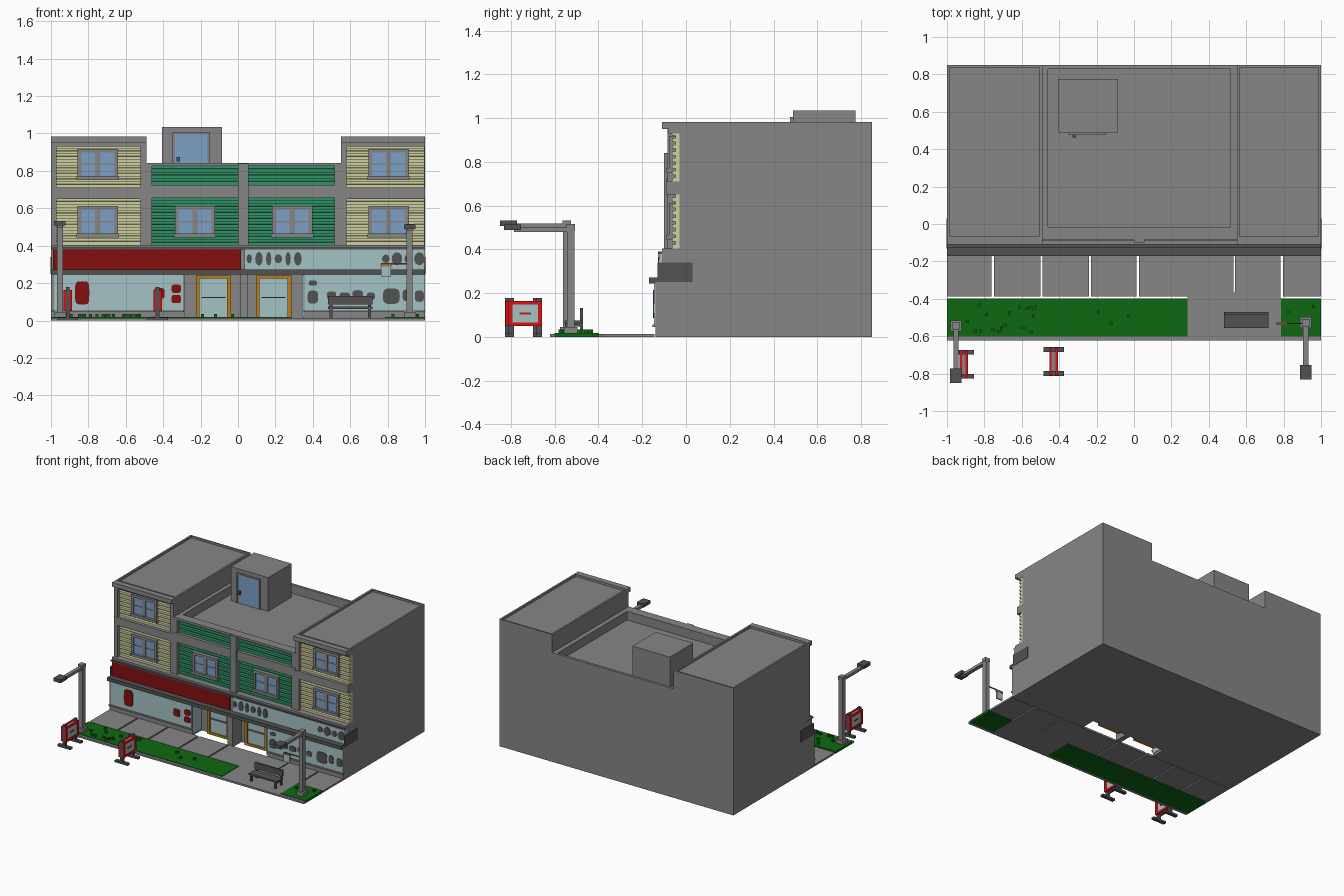
import bpy, bmesh, math, random

if "Cube" in bpy.data.objects:
    bpy.data.objects.remove(bpy.data.objects["Cube"], do_unlink=True)
random.seed(4)


def material(name, r, g, b):
    lin = [((c / 255 + 0.055) / 1.055) ** 2.4 for c in (r, g, b)] + [1]
    m = bpy.data.materials.new(name)
    m.use_nodes = True
    m.diffuse_color = lin
    m.node_tree.nodes["Principled BSDF"].inputs["Base Color"].default_value = lin
    return m


GREY = material("concrete grey", 134, 134, 134)
DARK = material("dark grey", 82, 82, 82)
PALE = material("pale shop blue", 164, 194, 197)
BLUE = material("window blue", 124, 161, 198)
MAROON = material("dark red", 132, 14, 16)
RED = material("bright red", 222, 16, 20)
GRASS = material("grass green", 15, 105, 18)
TEAL = material("siding green", 50, 148, 104)
CREAM = material("siding cream", 208, 208, 160)
ORANGE = material("door orange", 186, 126, 22)


def finish(name, bm, mat):
    bmesh.ops.recalc_face_normals(bm, faces=bm.faces)
    me = bpy.data.meshes.new(name)
    bm.to_mesh(me)
    bm.free()
    me.materials.append(mat)
    ob = bpy.data.objects.new(name, me)
    bpy.context.collection.objects.link(ob)
    return ob


def boxes(name, mat, *spans):
    """Each span is x0, x1, y0, y1, z0, z1."""
    bm = bmesh.new()
    for x0, x1, y0, y1, z0, z1 in spans:
        vs = bmesh.ops.create_cube(bm, size=1)["verts"]
        for v in vs:
            v.co = ((x0 + x1) / 2 + v.co.x * (x1 - x0),
                    (y0 + y1) / 2 + v.co.y * (y1 - y0),
                    (z0 + z1) / 2 + v.co.z * (z1 - z0))
    return finish(name, bm, mat)


def plates(name, mat, y, shapes, power=1.0):
    """Thin upright rounded plates; each shape is x, z, half width, half height."""
    bm = bmesh.new()
    for x, z, rx, rz in shapes:
        ring = []
        for i in range(24):
            a = math.tau * i / 24
            c, s = math.cos(a), math.sin(a)
            ring.append(bm.verts.new((x + rx * math.copysign(abs(c) ** power, c), y,
                                      z + rz * math.copysign(abs(s) ** power, s))))
        face = bm.faces.new(ring)
        ext = bmesh.ops.extrude_face_region(bm, geom=[face])["geom"]
        for v in ext:
            if isinstance(v, bmesh.types.BMVert):
                v.co.y -= 0.005
    return finish(name, bm, mat)


def siding(name, mat, x0, x1, z0, z1):
    """Overlapping clapboards as a saw-tooth profile drawn along x."""
    n = max(1, round((z1 - z0) / 0.03))
    h = (z1 - z0) / n
    prof = [(-0.03, z1), (-0.03, z0)]
    for i in range(n):
        prof += [(-0.064, z0 + i * h), (-0.064, z0 + (i + 0.55) * h),
                 (-0.048, z0 + (i + 0.62) * h), (-0.048, z0 + (i + 1) * h)]
    bm = bmesh.new()
    face = bm.faces.new([bm.verts.new((x0, y, z)) for y, z in prof])
    ext = bmesh.ops.extrude_face_region(bm, geom=[face])["geom"]
    for v in ext:
        if isinstance(v, bmesh.types.BMVert):
            v.co.x = x1
    finish(name, bm, mat)


def window(name, x, z):
    w, h, t = 0.108, 0.083, 0.02
    boxes(name + "_frame", GREY,
          (x - w, x - w + t, -0.078, -0.04, z - h, z + h), (x + w - t, x + w, -0.078, -0.04, z - h, z + h),
          (x - w, x + w, -0.078, -0.04, z + h - t, z + h), (x - w - 0.005, x + w + 0.005, -0.088, -0.04, z - h, z - h + t),
          (x - 0.014, x + 0.014, -0.076, -0.04, z - h, z + h),
          *[(x + s * 0.051 - 0.038, x + s * 0.051 + 0.038, -0.073, -0.04, z - 0.004, z + 0.004) for s in (-1, 1)])
    boxes(name + "_glass", BLUE, (x - w + t, x + w - t, -0.07, -0.04, z - h + t, z + h - t))


# Main building mass, with two open door alcoves in the ground floor
boxes("main_block", GREY, (-1, 1, -0.03, 0.85, 0, 0.775))
boxes("shop_walls", GREY, (-1, -0.29, -0.14, -0.03, 0, 0.25), (0.35, 1, -0.14, -0.03, 0, 0.25),
      (0.01, 0.05, -0.14, -0.03, 0, 0.25), (-1, 1, -0.11, -0.03, 0.25, 0.405))

# Towers with slightly sunken roofs
for name, x0, x1 in (("left_tower", -1, -0.49), ("right_tower", 0.55, 1)):
    boxes(name, GREY, (x0, x1, -0.03, 0.85, 0.775, 0.968))
    boxes(name + "_roof_rim", GREY, (x0, x0 + 0.014, -0.07, 0.85, 0.965, 0.983),
          (x1 - 0.014, x1, -0.07, 0.85, 0.965, 0.983),
          (x0, x1, 0.838, 0.85, 0.965, 0.983), (x0, x1, -0.11, -0.065, 0.95, 0.983))
    boxes(name + "_bands", GREY, (x0, x1, -0.088, -0.03, 0.65, 0.71), (x0, x1, -0.08, -0.03, 0.93, 0.965))
boxes("tower_pillars", GREY, (-1, -0.97, -0.085, -0.03, 0.4, 0.96), (-0.52, -0.49, -0.085, -0.03, 0.4, 0.96),
      (0.55, 0.58, -0.085, -0.03, 0.4, 0.96))

# Middle section: parapet, bands and pillars
boxes("middle_parapet", GREY, (-0.49, 0.55, -0.085, -0.015, 0.825, 0.842), (-0.49, 0.55, -0.03, -0.015, 0.77, 0.842),
      (-0.49, 0.55, 0.83, 0.85, 0.77, 0.842), (-0.49, -0.46, -0.03, 0.85, 0.77, 0.842),
      (0.515, 0.55, -0.03, 0.85, 0.77, 0.842))
boxes("middle_trim", GREY, (-0.49, 0.55, -0.088, -0.03, 0.655, 0.725), (0, 0.055, -0.1, -0.03, 0.4, 0.84),
      (-0.49, -0.46, -0.085, -0.03, 0.4, 0.83), (0.515, 0.55, -0.085, -0.03, 0.4, 0.83))

# Clapboard panels
for name, x0, x1 in (("left", -0.97, -0.52), ("right", 0.58, 0.998)):
    siding(name + "_lower_siding", CREAM, x0, x1, 0.405, 0.65)
    siding(name + "_upper_siding", CREAM, x0, x1, 0.71, 0.95)
for name, x0, x1 in (("middle_left", -0.46, 0), ("middle_right", 0.055, 0.515)):
    siding(name + "_lower_siding", TEAL, x0, x1, 0.4, 0.655)
    siding(name + "_upper_siding", TEAL, x0, x1, 0.725, 0.826)

# Windows
for name, x, z in (("left_upper_window", -0.75, 0.835), ("left_lower_window", -0.75, 0.528),
                   ("right_upper_window", 0.805, 0.835), ("right_lower_window", 0.805, 0.528),
                   ("middle_left_window", -0.23, 0.528), ("middle_right_window", 0.29, 0.528)):
    window(name, x, z)

# Rooftop stair house with its door
boxes("stair_house", GREY, (-0.405, -0.085, 0.49, 0.775, 0.77, 1.035))
boxes("stair_house_door_frame", GREY, (-0.35, -0.338, 0.476, 0.5, 0.77, 1.005),
      (-0.162, -0.15, 0.476, 0.5, 0.77, 1.005), (-0.35, -0.15, 0.476, 0.5, 0.995, 1.005))
boxes("stair_house_door", BLUE, (-0.338, -0.162, 0.482, 0.5, 0.775, 0.995))
boxes("stair_house_handle", DARK, (-0.33, -0.31, 0.462, 0.484, 0.85, 0.875))

# Canopy and shop signs
boxes("canopy", DARK, (-1, 1, -0.17, -0.025, 0.245, 0.272), (-1, 1, -0.128, -0.03, 0.38, 0.39),
      (0.995, 1.003, -0.13, 0.03, 0.25, 0.34), (-1.003, -0.995, -0.13, 0.03, 0.25, 0.34))
boxes("left_sign", MAROON, (-0.99, 0.015, -0.126, -0.1, 0.272, 0.38))
boxes("right_sign", PALE, (0.035, 1, -0.124, -0.1, 0.272, 0.38))
ovals = [(0.06 + i * 0.052, 0.33, 0.014 + 0.006 * (i % 2), 0.036 - 0.012 * (i % 3 == 0)) for i in range(6)]
ovals += [(0.79 + i * 0.06, 0.33, 0.02 + 0.008 * (i % 2), 0.022 + 0.012 * (i % 2)) for i in range(4)]
plates("right_sign_ornaments", DARK, -0.124, ovals)

# Shop windows and their painted shapes
boxes("shop_glass", PALE, (-0.985, -0.295, -0.146, -0.13, 0.05, 0.243), (0.355, 0.998, -0.146, -0.13, 0.05, 0.243),
      (-0.295, -0.287, -0.138, -0.035, 0.02, 0.243), (0.342, 0.352, -0.138, -0.035, 0.02, 0.243))
boxes("shop_sills", GREY, (-1, -0.29, -0.152, -0.13, 0.045, 0.056), (0.35, 1, -0.152, -0.13, 0.045, 0.056))
plates("left_window_shapes", MAROON, -0.146,
       [(-0.833, 0.148, 0.038, 0.062), (-0.33, 0.115, 0.025, 0.022), (-0.33, 0.17, 0.025, 0.022),
        (-0.42, 0.145, 0.028, 0.028)], 0.45)
plates("right_window_shapes", DARK, -0.146,
       [(0.4, 0.125, 0.028, 0.035), (0.4, 0.2, 0.022, 0.014), (0.5, 0.135, 0.025, 0.02), (0.57, 0.13, 0.028, 0.02),
        (0.64, 0.14, 0.028, 0.022), (0.71, 0.13, 0.022, 0.02), (0.82, 0.13, 0.045, 0.042),
        (0.9, 0.135, 0.02, 0.03), (0.97, 0.13, 0.024, 0.03)], 0.6)

# Shop doors
for name, x0, x1 in (("left_door", -0.225, -0.038), ("right_door", 0.095, 0.285)):
    boxes(name + "_frame", ORANGE, (x0, x0 + 0.02, -0.055, -0.03, 0, 0.24), (x1 - 0.02, x1, -0.055, -0.03, 0, 0.24),
          (x0, x1, -0.055, -0.03, 0.225, 0.24), (x0, x1, -0.055, -0.03, 0, 0.018))
    boxes(name + "_glass", PALE, (x0 + 0.02, x1 - 0.02, -0.045, -0.03, 0.015, 0.225))
    boxes(name + "_bar", GREY, (x0 + 0.03, x1 - 0.03, -0.055, -0.04, 0.12, 0.127))

# Pavement slabs with open joints, kerb and paved bay
edges = [-1.005, -0.755, -0.495, -0.235, 0.02, 0.535, 0.79, 1.005]
slabs = [(max(a + 0.006, -1), min(b - 0.006, 1), -0.388, -0.145, 0, 0.014) for a, b in zip(edges, edges[1:])]
slabs[4] = (0.026, 0.285, -0.388, -0.145, 0, 0.014)
slabs += [(0.285, 0.531, -0.4, -0.145, 0, 0.014), (0.539, 0.784, -0.4, -0.145, 0, 0.014),
          (0.53, 0.54, -0.4, -0.365, 0, 0.014)]
boxes("pavement_slabs", GREY, *slabs)
boxes("kerb", GREY, (-1, 1, -0.622, -0.6, 0, 0.014), (0.285, 0.785, -0.61, -0.395, 0, 0.014))
boxes("grass", GRASS, (-1, 0.285, -0.602, -0.398, 0, 0.018), (0.785, 1, -0.602, -0.398, 0, 0.018))
tufts = [(random.uniform(-0.92, -0.5), random.uniform(-0.59, -0.42)) for _ in range(20)]
tufts += [(-0.19, -0.47), (-0.12, -0.53), (-0.03, -0.49), (0.83, -0.47), (0.96, -0.44)]
boxes("grass_tufts", GRASS, *[(x - 0.008, x + 0.008, y - 0.008, y + 0.008, 0.01, 0.034) for x, y in tufts])

# Street lamps
for name, x, y, dz in (("left_lamp", -0.952, -0.545, 0), ("right_lamp", 0.918, -0.527, -0.018)):
    boxes(name + "_post", GREY, (x - 0.03, x + 0.03, y - 0.03, y + 0.03, 0.01, 0.045),
          (x - 0.016, x + 0.016, y - 0.018, y + 0.018, 0.04, 0.515 + dz),
          (x - 0.019, x + 0.019, y - 0.02, y + 0.02, 0.505 + dz, 0.533 + dz),
          (x - 0.014, x + 0.014, y - 0.26, y, 0.497 + dz, 0.518 + dz))
    boxes(name + "_head", DARK, (x - 0.031, x + 0.031, y - 0.305, y - 0.228, 0.507 + dz, 0.532 + dz))

# Small banner hung from the right lamp
boxes("banner", PALE, (0.765, 0.818, -0.537, -0.525, 0.235, 0.292))
boxes("banner_trim", ORANGE, (0.762, 0.821, -0.539, -0.523, 0.29, 0.3))
boxes("banner_arm", DARK, (0.765, 0.91, -0.534, -0.528, 0.3, 0.307))

# Bench
boxes("bench", DARK, (0.48, 0.72, -0.555, -0.478, 0.062, 0.074), (0.48, 0.72, -0.484, -0.47, 0.085, 0.132),
      *[(x, x + 0.014, -0.484, -0.47, 0.01, 0.125) for x in (0.49, 0.696)],
      *[(x, x + 0.014, -0.552, -0.538, 0.01, 0.065) for x in (0.49, 0.696)],
      *[(x, x + 0.014, -0.552, -0.475, 0.048, 0.063) for x in (0.49, 0.696)])

# Double-sided notice boards on feet
for name, x, y in (("left_board", -0.91, -0.75), ("right_board", -0.43, -0.735)):
    legs = []
    for s in (-1, 1):
        c = y + s * 0.064
        legs += [(x - 0.01, x + 0.01, c - 0.013, c + 0.013, 0, 0.178),
                 (x - 0.055, x + 0.055, c - 0.013, c + 0.013, 0, 0.016)]
    boxes(name + "_stand", DARK, *legs)
    boxes(name + "_core", GREY, (x - 0.012, x + 0.012, y - 0.07, y + 0.07, 0.055, 0.16))
    frame, panel, mark = [], [], []
    for s in (-1, 1):
        a, b = sorted((x + s * 0.01, x + s * 0.023))
        frame += [(a, b, y - 0.076, y - 0.058, 0.05, 0.164), (a, b, y + 0.058, y + 0.076, 0.05, 0.164),
                  (a, b, y - 0.076, y + 0.076, 0.05, 0.066), (a, b, y - 0.076, y + 0.076, 0.148, 0.164)]
        p, q = sorted((x + s * 0.01, x + s * 0.018))
        panel.append((p, q, y - 0.06, y + 0.06, 0.064, 0.15))
        p, q = sorted((x + s * 0.016, x + s * 0.021))
        mark.append((p, q, y - 0.026, y + 0.026, 0.102, 0.112))
    boxes(name + "_frame", RED, *frame)
    boxes(name + "_panel", PALE, *panel)
    boxes(name + "_mark", RED, *mark)
